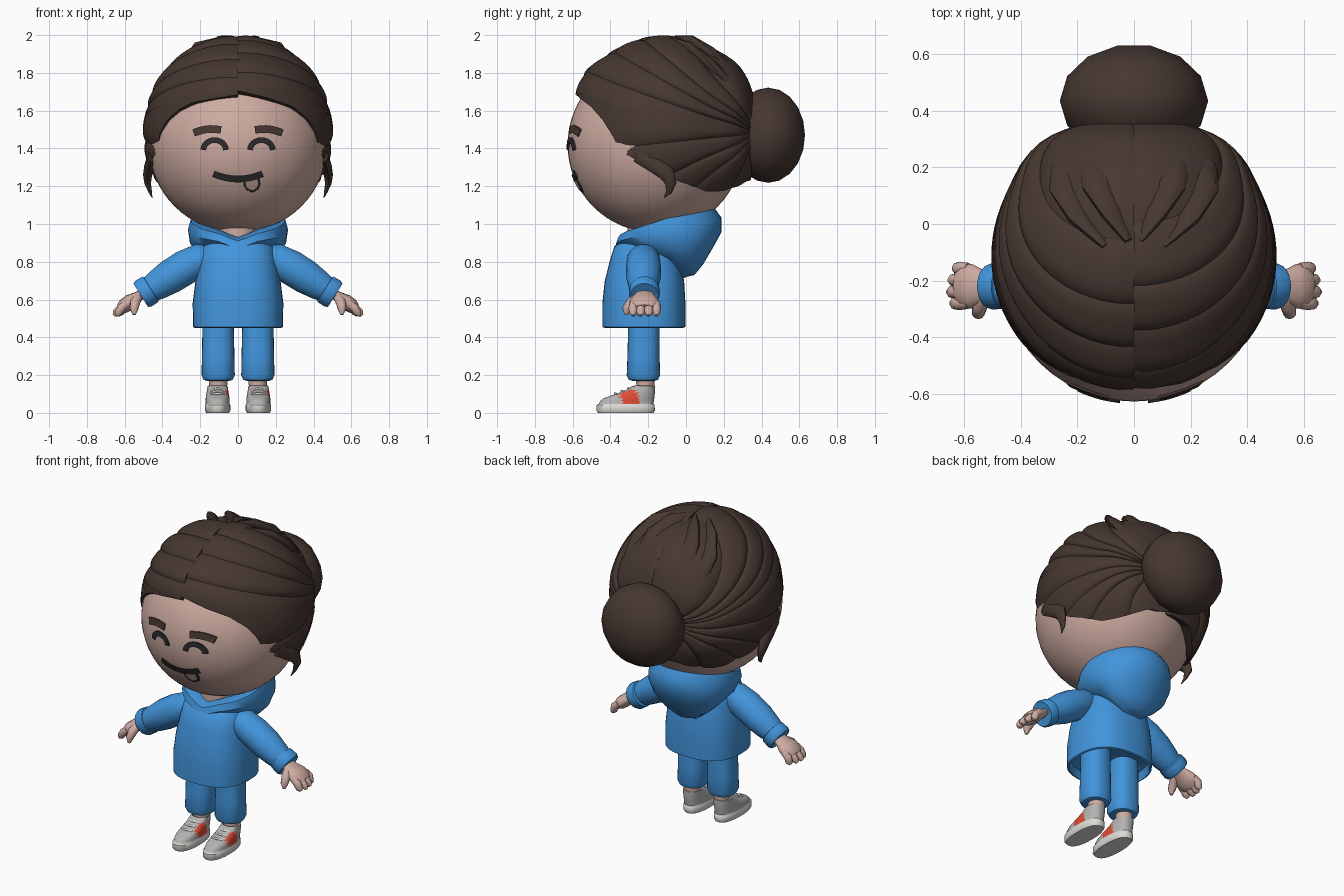
import bpy, bmesh, math, random
from mathutils import Vector

if "Cube" in bpy.data.objects:
    bpy.data.objects.remove(bpy.data.objects["Cube"])

random.seed(4)


def mat(name, r, g, b):
    m = bpy.data.materials.new(name)
    m.diffuse_color = (r, g, b, 1)
    m.use_nodes = True
    m.node_tree.nodes["Principled BSDF"].inputs["Base Color"].default_value = m.diffuse_color
    return m


HAIR = mat("dark_brown", .062, .039, .031)
SKIN = mat("skin", .62, .41, .36)
BLUE = mat("blue_cloth", .055, .30, .72)
INK = mat("charcoal", .025, .025, .027)
GREY = mat("shoe_grey", .46, .45, .44)
WHITE = mat("sole_white", .72, .71, .68)
RED = mat("red_patch", .75, .07, .035)


def make(name, verts, faces, mats, angle=45, rule=None):
    me = bpy.data.meshes.new(name)
    me.from_pydata([tuple(v) for v in verts], [], faces)
    bm = bmesh.new()
    bm.from_mesh(me)
    bmesh.ops.remove_doubles(bm, verts=bm.verts, dist=1e-5)
    bmesh.ops.recalc_face_normals(bm, faces=bm.faces)
    bm.to_mesh(me)
    bm.free()
    for m in mats:
        me.materials.append(m)
    if rule:
        for p in me.polygons:
            p.material_index = rule(p)
    ob = bpy.data.objects.new(name, me)
    bpy.context.collection.objects.link(ob)
    bpy.ops.object.select_all(action='DESELECT')
    ob.select_set(True)
    bpy.context.view_layer.objects.active = ob
    bpy.ops.object.shade_smooth_by_angle(angle=math.radians(angle))
    return ob


def skin_rings(rings, caps=True):
    n = len(rings[0])
    verts = [p for r in rings for p in r]
    faces = [(k * n + i, k * n + (i + 1) % n, (k + 1) * n + (i + 1) % n, (k + 1) * n + i)
             for k in range(len(rings) - 1) for i in range(n)]
    if caps:
        faces += [tuple(range(n)), tuple(range((len(rings) - 1) * n, len(rings) * n))]
    return verts, faces


def loft(name, rows, mats, cx=0, power=2.0, n=28, rule=None, angle=45, dip=0):
    """rows: front y, front z, back y, back z, half width; dip notches the front middle"""
    rings = []
    for y0, z0, y1, z1, w in rows:
        ring = []
        for i in range(n):
            a = 2 * math.pi * i / n
            c = math.copysign(abs(math.cos(a)) ** (2 / power), math.cos(a))
            s = math.copysign(abs(math.sin(a)) ** (2 / power), math.sin(a))
            drop = dip * max(0, 1 - abs(w * c) / .11) if s < 0 else 0
            ring.append((cx + w * c, (y0 + y1) / 2 + s * (y1 - y0) / 2, (z0 + z1) / 2 + s * (z1 - z0) / 2 - drop))
        rings.append(ring)
    return make(name, *skin_rings(rings), mats, angle, rule)


def tube(name, pts, m, n=14, flat=1.0):
    """pts: x, y, z, radius; flat scales the section sideways"""
    ps = [Vector(p[:3]) for p in pts]
    rings = []
    for i, p in enumerate(ps):
        t = (ps[min(i + 1, len(ps) - 1)] - ps[max(i - 1, 0)]).normalized()
        u = (Vector((0, 1, 0)) - t * t.y).normalized()
        v = t.cross(u)
        r = pts[i][3]
        rings.append([p + u * r * math.cos(2 * math.pi * k / n) + v * r * flat * math.sin(2 * math.pi * k / n)
                      for k in range(n)])
    return make(name, *skin_rings(rings), [m], 50)


def ball(name, c, r, m, seg, rows):
    rings = []
    for k in range(rows + 1):
        a = math.pi * k / rows
        rings.append([(c[0] + r[0] * math.sin(a) * math.cos(2 * math.pi * i / seg),
                       c[1] + r[1] * math.sin(a) * math.sin(2 * math.pi * i / seg),
                       c[2] + r[2] * math.cos(a)) for i in range(seg)])
    return make(name, *skin_rings(rings, False), [m], 60)


# Head
HC, HR = (0, -.162, 1.42), (.472, .465, .465)
ball("head", HC, HR, SKIN, 48, 32)
loft("neck", [(-.31, .84, -.1, .84, .1), (-.31, 1.02, -.1, 1.02, .1)], [SKIN])


def on_face(x, z, out):
    q = 1 - (x / HR[0]) ** 2 - ((z - HC[2]) / HR[2]) ** 2
    return (x, HC[1] - HR[1] * math.sqrt(q) - out, z)


def face_stroke(name, pts, m):
    """raised stroke on the face, pts: x, z, width"""
    rings = []
    for i, (x, z, w) in enumerate(pts):
        a, b = pts[max(i - 1, 0)], pts[min(i + 1, len(pts) - 1)]
        d = Vector((b[0] - a[0], b[1] - a[1])).normalized()
        nx, nz = -d.y * w / 2, d.x * w / 2
        rings.append([on_face(x + nx * k, z + nz * k, o) for k, o in ((1, -.004), (1, .008), (-1, .008), (-1, -.004))])
    make(name, *skin_rings(rings), [m], 30)


# Smiling eyes, brows, mouth and tongue
for s, side in ((1, "left"), (-1, "right")):
    face_stroke(side + "_eye", [(s * .124 + .06 * math.cos(math.pi * k / 12),
                                 1.392 + .052 * math.sin(math.pi * k / 12), .03) for k in range(13)], INK)
    face_stroke(side + "_brow", [(s * (.09 + .145 * t), 1.498 + .012 * math.sin(math.pi * t) - .016 * t, .04)
                                 for t in (0, .2, .4, .6, .8, 1)], HAIR)
face_stroke("mouth", [(.13 * k / 8, 1.238 + .028 * (k / 8) ** 2, .035) for k in range(-8, 9)], INK)
face_stroke("tongue", [(.072, 1.23, .065), (.075, 1.20, .07), (.077, 1.18, .045)], SKIN)
face_stroke("tongue_outline", [(.034, 1.235, .013), (.035, 1.205, .013), (.05, 1.183, .013), (.078, 1.172, .013),
                               (.103, 1.187, .013), (.113, 1.21, .013), (.108, 1.24, .013)], INK)

# Hair: swept locks fanning from the bun to the parting and the hairline
C = Vector((0, -.115, 1.48))
RX, A, B = .49, .48, .50
HAIRLINE = [(-95, .20), (-71, .25), (-60, .325), (-49, .397), (-36, .444), (-24, .524), (-13.6, .62),
            (-7, .72), (0, .752), (5, .80), (9.2, .865), (12.5, .965), (16, 2)]


def hairline(deg):
    for (a0, r0), (a1, r1) in zip(HAIRLINE, HAIRLINE[1:]):
        if a0 <= deg <= a1:
            return r0 + (r1 - r0) * (deg - a0) / (a1 - a0)
    return 2


def puff(p):
    """extra volume above the brow and around the back of the crown"""
    x, y, z = p.x / RX, p.y / A, p.z / B
    if y < 0:
        return .075 * math.exp(-((math.degrees(math.atan2(z, -y)) - 33) / 15) ** 2) * (1 - x * x) ** 1.5
    return .055 * math.exp(-((y - .78) / .2) ** 2)


def lock(verts, faces, side, lo, hi, subs=14, steps=28):
    base, amp = len(verts), random.uniform(.042, .06)
    for i in range(subs + 1):
        f = i / subs
        deg = lo + (hi - lo) * f
        c, s = math.cos(math.radians(deg)), math.sin(math.radians(deg))
        K = c * c / A ** 2 + s * s / B ** 2
        R = 2 * c / A / K
        end = math.acos(max(-1, 1 - 2 * min(1, hairline(deg) / R)))
        bump = (1 - abs(2 * f - 1) ** 3.5) * (.75 + .25 * (1 - f))
        for j in range(steps + 2):
            a = end * min(j, steps) / steps
            r = R * (1 - math.cos(a)) / 2
            p = Vector((side * RX * math.sqrt(K) * R * math.sin(a) / 2, A - r * c, r * s))
            k = .99 + amp * bump * min(1, .3 + r / .25) + puff(p)
            if j == steps and end > 3.1:
                k -= .012
            if j > steps:
                k = .92
            verts.append(C + p * k)
    w = steps + 2
    for i in range(subs):
        for j in range(w - 1):
            q = base + i * w + j
            faces.append((q, q + 1, q + w + 1, q + w))


verts, faces = [], []
for side, cuts in ((1, (-89, -62, -42, -26, -6, 20, 30, 40, 53, 88)),
                   (-1, (-89, -60, -40, -24, -5, 18, 26, 36, 49, 88))):
    for lo, hi in zip(cuts, cuts[1:]):
        lock(verts, faces, side, lo - 1, min(hi + 1, 89))
make("hair", verts, faces, [HAIR], 50)


# Long locks running over the crown into the bun
def crown(x, y, k):
    return (x, y, C.z + B * k * math.sqrt(max(0, 1 - (x / RX) ** 2 - ((y - C.y) / A) ** 2)))


for s, side in ((1, "left"), (-1, "right")):
    for n, path in enumerate((((.02, -.06, .012), (.07, .03, .03), (.115, .13, .038), (.13, .22, .038), (.11, .29, .03)),
                              ((.10, -.08, .012), (.19, .02, .03), (.235, .12, .035), (.23, .2, .035), (.2, .26, .03)))):
        tube("%s_crown_lock_%d" % (side, n + 1), [crown(s * x, y, 1.0) + (r,) for x, y, r in path], HAIR, 12, 1.9)
ball("hair_bun", (0, .435, 1.47), (.262, .2, .252), HAIR, 14, 10)
for s, side in ((1, "left"), (-1, "right")):
    tube(side + "_sideburn", [(s * .445, -.25, 1.37, .05), (s * .465, -.16, 1.315, .05), (s * .478, -.10, 1.265, .042),
                              (s * .478, -.08, 1.215, .03), (s * .465, -.09, 1.17, .016),
                              (s * .455, -.115, 1.14, .003)], HAIR, 10, .6)

# Hoodie body, hollow at the hem
loft("hoodie_body", [(-.36, .52, -.08, .52, .16), (-.42, .50, -.025, .50, .215), (-.43, .45, -.015, .45, .228),
                     (-.443, .455, -.003, .455, .238), (-.443, .58, -.003, .58, .24), (-.43, .70, -.01, .70, .225),
                     (-.405, .80, -.03, .80, .207), (-.38, .88, -.06, .88, .187), (-.34, .92, -.1, .92, .12)],
     [BLUE], power=2.5, n=36)
# Hood lying on the back, with a notched collar in front
loft("hood", [(-.26, .95, .06, 1.02, .13), (-.31, .965, .10, 1.08, .20), (-.365, .945, .135, 1.105, .25),
              (-.378, .905, .187, 1.035, .265), (-.30, .85, .187, .955, .255), (-.16, .81, .14, .87, .215),
              (-.09, .765, .09, .785, .15), (-.04, .73, .045, .73, .07)], [BLUE], n=32, dip=.035)


# Shoe panel colours: white sole, grey upper, red side patch
def shoe_rule(p):
    c, n = p.center, p.normal
    if c.z < .047:
        return 1
    if n.x > .5 and -.345 < c.y + (c.z - .08) * .4 < -.25 and c.z < .118:
        return 2
    return 0


for s, side in ((1, "left"), (-1, "right")):
    # Arm and cuff
    tube(side + "_sleeve", [(s * .14, -.225, .82, .07), (s * .20, -.225, .81, .088), (s * .28, -.225, .77, .094),
                            (s * .36, -.225, .72, .092), (s * .43, -.225, .675, .08), (s * .475, -.225, .648, .068)],
         BLUE, 18)
    tube(side + "_cuff", [(s * .455, -.22, .66, .06), (s * .462, -.22, .655, .08), (s * .50, -.22, .632, .082),
                          (s * .515, -.22, .623, .074), (s * .508, -.22, .627, .05)], BLUE, 18)
    # Hand with four fingers and a thumb
    tube(side + "_palm", [(s * .49, -.22, .64, .046), (s * .53, -.22, .615, .056), (s * .57, -.22, .59, .078),
                          (s * .60, -.22, .567, .078), (s * .62, -.22, .55, .06)], SKIN, 16, .5)
    for k, (y, reach) in enumerate(((-.157, .025), (-.198, .042), (-.24, .047), (-.28, .035))):
        x = .61 + reach
        tube(side + "_finger_%d" % (k + 1), [(s * .585, y, .58, .02), (s * .615, y, .558, .024),
                                             (s * (x - .012), y, .53, .022), (s * x, y, .515, .009)], SKIN, 10)
    tube(side + "_thumb", [(s * .53, -.255, .61, .024), (s * .545, -.29, .585, .028), (s * .55, -.315, .55, .023),
                           (s * .55, -.318, .52, .009)], SKIN, 10)
    # Leg and ankle
    cx = s * .105
    loft(side + "_trouser_leg", [(-.285, .17, -.165, .17, .06), (-.303, .175, -.148, .175, .077),
                                 (-.314, .20, -.137, .20, .088), (-.31, .30, -.14, .30, .086),
                                 (-.305, .52, -.14, .52, .082)], [BLUE], cx=cx, power=2.4)
    loft(side + "_ankle", [(-.26, .08, -.17, .08, .045), (-.265, .19, -.165, .19, .05)], [SKIN], cx=cx)
    # Shoe and laces
    cx = s * .108
    loft(side + "_shoe", [(-.465, .0, -.172, .0, .06), (-.475, .012, -.165, .012, .067), (-.473, .042, -.166, .042, .067),
                          (-.462, .048, -.172, .048, .063), (-.455, .062, -.17, .062, .064), (-.435, .078, -.168, .078, .063),
                          (-.395, .092, -.166, .092, .061), (-.35, .108, -.165, .108, .058),
                          (-.315, .122, -.165, .122, .056), (-.285, .142, -.165, .142, .053),
                          (-.272, .145, -.18, .145, .045), (-.265, .12, -.185, .12, .04)],
         [GREY, WHITE, RED], cx=cx, power=2.4, n=72, rule=shoe_rule)
    for k in range(3):
        y, z = -.375 + .035 * k, .10 + .0135 * k
        tube(side + "_lace_%d" % (k + 1), [(cx - .036, y + .012, z - .004, .006), (cx, y, z + .003, .007),
                                           (cx + .036, y + .012, z - .004, .006)], WHITE, 8)
